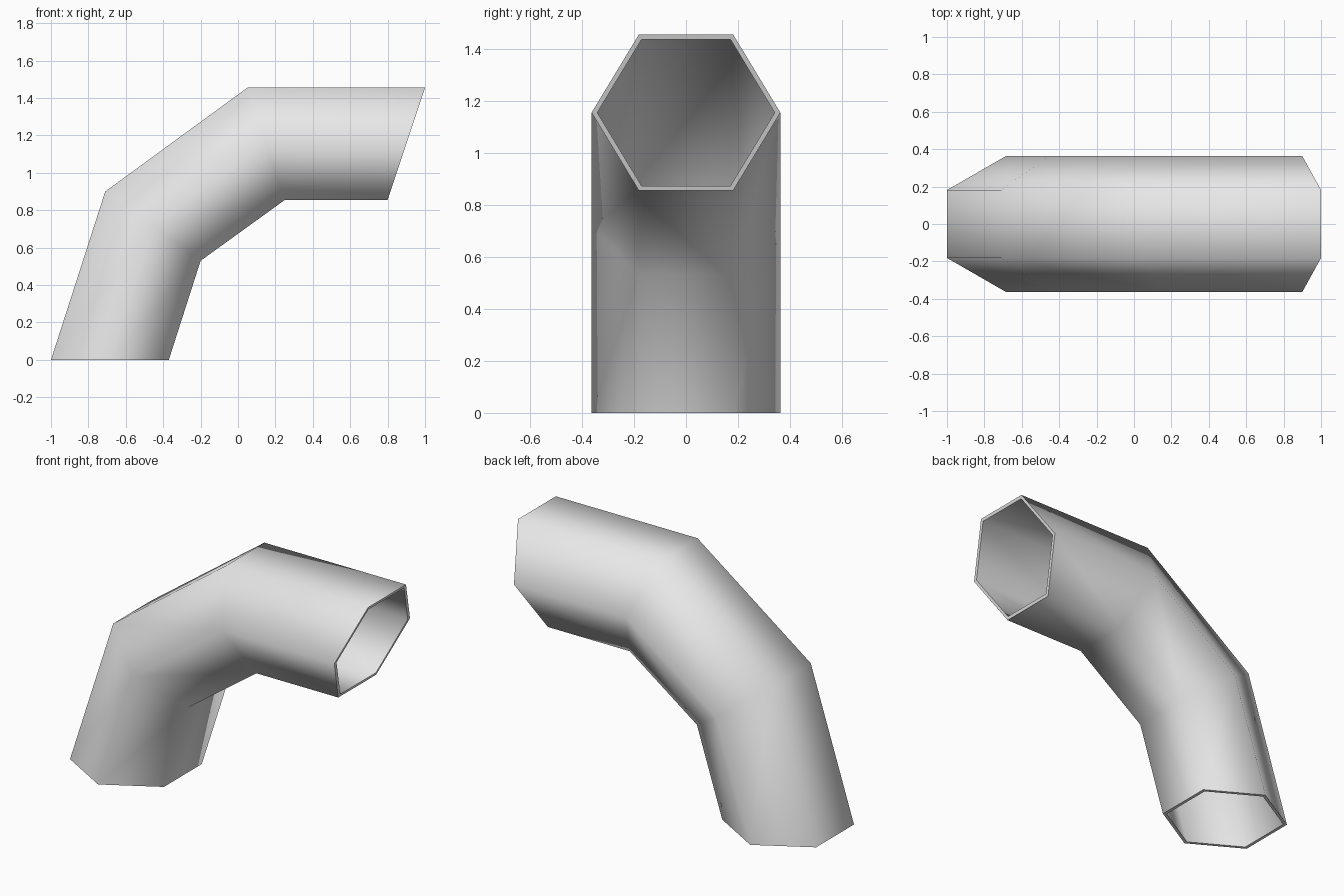
import bpy, bmesh, math
from mathutils import Vector

cube = bpy.data.objects.get("Cube")
if cube:
    bpy.data.objects.remove(cube, do_unlink=True)

# Mitred sections along the bend: outer and inner corner of each, as (x, z)
SECTIONS = [
    ((-1.0, 0.0), (-0.37, 0.0)),
    ((-0.71, 0.90), (-0.20, 0.53)),
    ((0.05, 1.455), (0.25, 0.855)),
    ((1.0, 1.455), (0.80, 0.855)),
]
SIDES = 6
HALF_WIDTH = 0.363
BORE = 0.94  # size of the hollow relative to the outside


def hexagon(bm, outer, inner, scale):
    """One six-sided ring, flat towards the outside and inside of the bend."""
    a, b = Vector((outer[0], 0, outer[1])), Vector((inner[0], 0, inner[1]))
    centre, reach = (a + b) / 2, (a - b) / 2
    ring = []
    for i in range(SIDES):
        t = math.tau * i / SIDES
        across = Vector((0, HALF_WIDTH * math.cos(t), 0))
        up = reach * (math.sin(t) / math.sin(math.pi / 3))
        ring.append(bm.verts.new(centre + (across + up) * scale))
    return ring


def bridge(bm, first, second):
    for i in range(SIDES):
        j = (i + 1) % SIDES
        bm.faces.new((first[i], first[j], second[j], second[i]))


# Hollow bent pipe: outside, bore, and the two rims, joined in one loop
bm = bmesh.new()
outside = [hexagon(bm, o, i, 1) for o, i in SECTIONS]
bore = [hexagon(bm, o, i, BORE) for o, i in SECTIONS]
loop = outside + bore[::-1]
for k, ring in enumerate(loop):
    bridge(bm, ring, loop[(k + 1) % len(loop)])
bmesh.ops.recalc_face_normals(bm, faces=bm.faces)

mesh = bpy.data.meshes.new("bent_pipe")
bm.to_mesh(mesh)
bm.free()
pipe = bpy.data.objects.new("bent_pipe", mesh)
bpy.context.collection.objects.link(pipe)

# Light grey material
grey = bpy.data.materials.new("light_grey")
grey.use_nodes = True
colour = (0.8, 0.8, 0.8, 1)
grey.diffuse_color = colour
grey.node_tree.nodes["Principled BSDF"].inputs["Base Color"].default_value = colour
mesh.materials.append(grey)

# Smooth walls with crisp rims
bpy.ops.object.select_all(action="DESELECT")
pipe.select_set(True)
bpy.context.view_layer.objects.active = pipe
bpy.ops.object.shade_smooth_by_angle(angle=math.radians(66))
